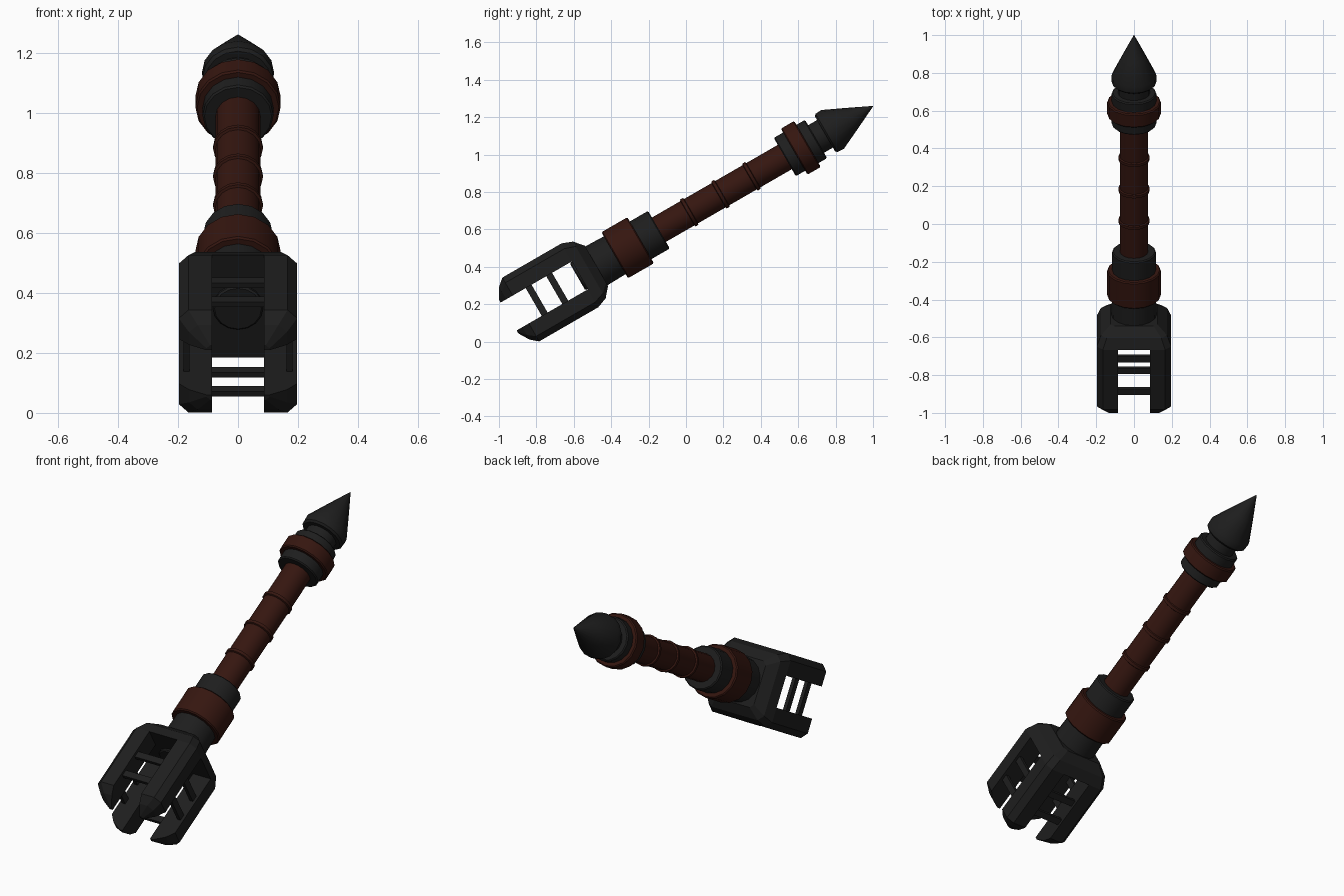
import bpy, bmesh, math
from mathutils import Matrix

if "Cube" in bpy.data.objects:
    bpy.data.objects.remove(bpy.data.objects["Cube"])

# Local frame: local z runs along the tilted shaft, from cage to spike
TILT = math.radians(30)
PLACE = Matrix.Translation((0, 0, 0.682)) @ Matrix.Rotation(TILT - math.pi / 2, 4, 'X')


def material(name, rgb):
    m = bpy.data.materials.new(name)
    m.diffuse_color = (*rgb, 1)
    m.use_nodes = True
    m.node_tree.nodes["Principled BSDF"].inputs["Base Color"].default_value = m.diffuse_color
    return m


DARK = material("dark_metal", (0.013, 0.013, 0.013))
RUST = material("rust_red", (0.036, 0.008, 0.005))


def finish(name, bm, mat, smooth=True):
    bmesh.ops.recalc_face_normals(bm, faces=bm.faces)
    me = bpy.data.meshes.new(name)
    bm.to_mesh(me)
    bm.free()
    me.materials.append(mat)
    ob = bpy.data.objects.new(name, me)
    bpy.context.collection.objects.link(ob)
    ob.matrix_world = PLACE
    if smooth:
        bpy.ops.object.select_all(action='DESELECT')
        ob.select_set(True)
        bpy.context.view_layer.objects.active = ob
        bpy.ops.object.shade_smooth_by_angle(angle=math.radians(35))
    return ob


def loft(bm, loops):
    rings = [[bm.verts.new(p) for p in loop] for loop in loops]
    n = len(rings[0])
    for a, b in zip(rings, rings[1:]):
        for i in range(n):
            j = (i + 1) % n
            bm.faces.new((a[i], a[j], b[j], b[i]))
    bm.faces.new(rings[0])
    bm.faces.new(rings[-1])


def lathe(name, profile, mat, sides=16):
    """profile: (t, radius) pairs along the shaft"""
    bm = bmesh.new()
    loft(bm, [[(r * math.cos(2 * math.pi * i / sides), r * math.sin(2 * math.pi * i / sides), t)
               for i in range(sides)] for t, r in profile])
    return finish(name, bm, mat)


def collar(name, t0, t1, r, mat, b=0.006):
    return lathe(name, [(t0, r - b), (t0 + b, r), (t1 - b, r), (t1, r - b)], mat)


def add_box(bm, lo, hi):
    c = [(a + b) / 2 for a, b in zip(lo, hi)]
    s = [b - a for a, b in zip(lo, hi)]
    bmesh.ops.create_cube(bm, size=1, matrix=Matrix.Translation(c) @ Matrix.Diagonal((*s, 1)))


def chamfered_square(h, c, t):
    pts = [(h, h - c), (h - c, h), (c - h, h), (-h, h - c),
           (-h, c - h), (c - h, -h), (h - c, -h), (h, c - h)]
    return [(x, y, t) for x, y in pts]


# Cage: bevelled block with two crossing slots leaves four prongs
bm = bmesh.new()
loft(bm, [chamfered_square(h, c, t) for t, h, c in (
    (-1.095, 0.105, 0.012), (-1.06, 0.163, 0.028), (-1.02, 0.197, 0.032),
    (-0.655, 0.197, 0.032), (-0.597, 0.175, 0.03), (-0.553, 0.124, 0.02))])
cage = finish("cage", bm, DARK, smooth=False)
for i, (wx, wy) in enumerate(((0.086, 0.3), (0.3, 0.086))):
    bm = bmesh.new()
    add_box(bm, (-wx, -wy, -1.2), (wx, wy, -0.655))
    cutter = finish(f"slot_cutter_{i}", bm, DARK, smooth=False)
    cutter.hide_render = True
    cutter.hide_set(True)
    mod = cage.modifiers.new("slot", 'BOOLEAN')
    mod.operation = 'DIFFERENCE'
    mod.solver = 'EXACT'
    mod.object = cutter

# Rungs between neighbouring prongs, two on each of four sides
bm = bmesh.new()
for t in (-0.795, -0.922):
    for s in (-1, 1):
        d = s * 0.172
        add_box(bm, (-0.1, d - 0.01, t - 0.018), (0.1, d + 0.01, t + 0.018))
        add_box(bm, (d - 0.01, -0.1, t - 0.018), (d + 0.01, 0.1, t + 0.018))
finish("cage_rungs", bm, DARK, smooth=False)

# Round boss inside the cage
collar("cage_boss", -0.67, -0.64, 0.084, DARK)

# Lower neck and collars
lathe("lower_neck", [(-0.57, 0.12), (-0.42, 0.116)], DARK)
collar("lower_red_collar", -0.44, -0.28, 0.142, RUST)
collar("lower_dark_collar", -0.30, -0.167, 0.116, DARK)

# Shaft with three raised rings
lathe("shaft", [(-0.2, 0.075), (0.63, 0.075)], RUST)
for i in range(3):
    t = 0.02 + 0.192 * i
    lathe(f"shaft_ring_{i + 1}", [(t - 0.014, 0.07), (t - 0.008, 0.083), (t + 0.008, 0.083), (t + 0.014, 0.07)], RUST)

# Upper collars
collar("upper_dark_collar", 0.61, 0.803, 0.118, DARK)
collar("upper_red_collar", 0.668, 0.75, 0.142, RUST)

# Spike on a narrow neck
lathe("spike_neck", [(0.79, 0.085), (0.87, 0.085)], DARK)
lathe("spike", [(0.858, 0.108), (0.868, 0.118), (0.905, 0.12), (1.02, 0.066), (1.153, 0.002)], DARK)
